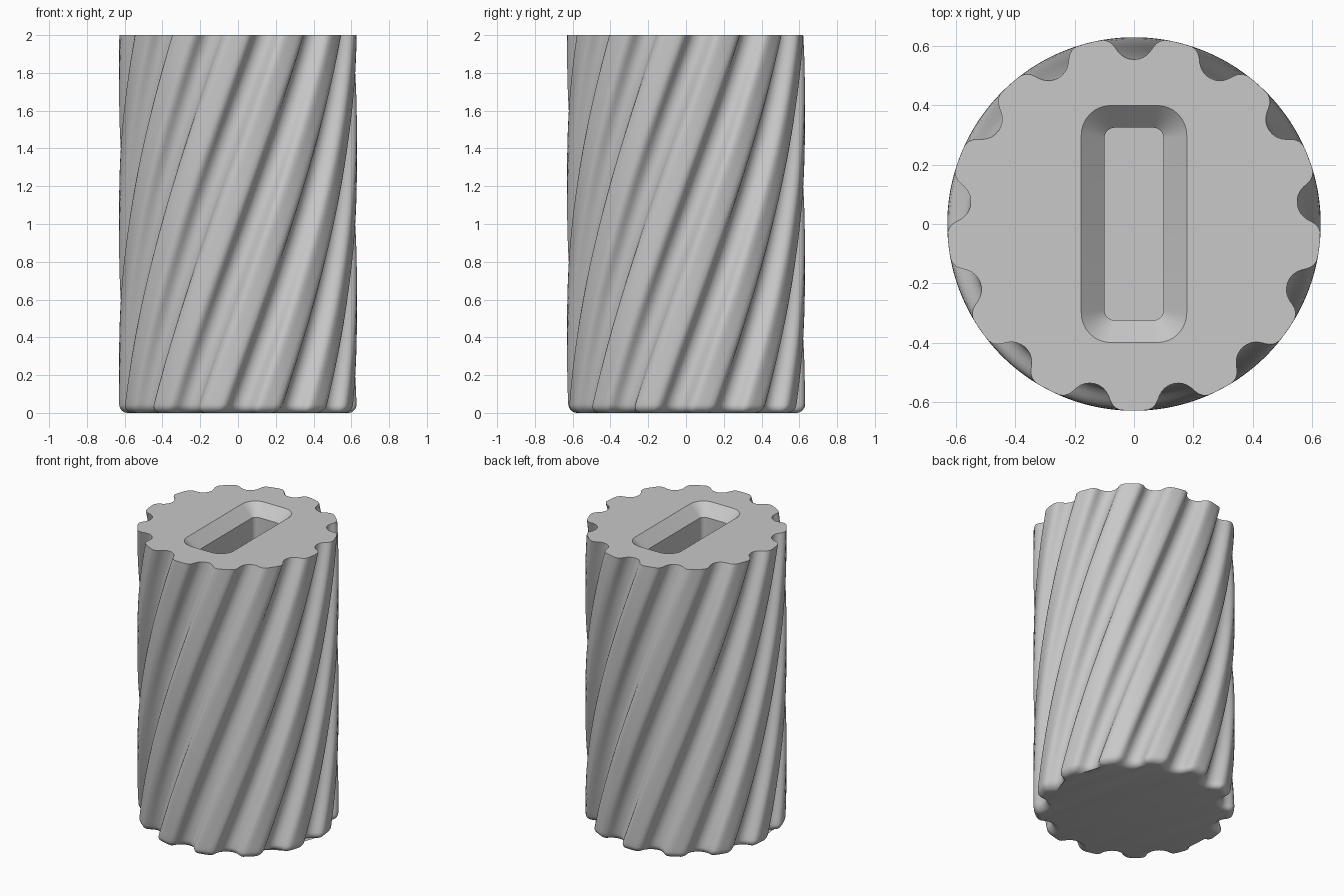
import bpy, bmesh
from math import sin, cos, pi, radians, hypot

cube = bpy.data.objects.get("Cube")
if cube:
    bpy.data.objects.remove(cube, do_unlink=True)

HEIGHT, RADIUS, FILLET = 2.0, 0.63, 0.045
GROOVES, TWIST, PHASE = 13, radians(69), radians(90)
SLOT_DEPTH = 1.0

# half of one groove: arc distance from its centre, radius there
HALF = [(0, .555), (.018, .557), (.035, .563), (.049, .573), (.06, .586),
        (.068, .600), (.077, .613), (.089, .623), (.104, .629), (.128, .63)]


def fluted_outline():
    pitch = 2 * pi / GROOVES
    groove = [(-s, r) for s, r in HALF[:0:-1]] + HALF
    pts = []
    for i in range(GROOVES):
        for s, r in groove:
            a = PHASE + i * pitch + s / RADIUS
            pts.append((r * cos(a), r * sin(a)))
    return pts


def inset(pts, d):
    out = []
    for i, (x, y) in enumerate(pts):
        (x0, y0), (x1, y1) = pts[i - 1], pts[(i + 1) % len(pts)]
        tx, ty = x1 - x0, y1 - y0
        k = d / hypot(tx, ty)
        out.append((x - ty * k, y + tx * k))
    return out


def rounded_rect(hx, hy, r, steps=8):
    pts = []
    for q, (sx, sy) in enumerate([(1, 1), (-1, 1), (-1, -1), (1, -1)]):
        for k in range(steps + 1):
            a = (q + k / steps) * pi / 2
            pts.append((sx * (hx - r) + r * cos(a), sy * (hy - r) + r * sin(a)))
    return pts


def ring(bm, pts, z, turn=0.0):
    c, s = cos(turn), sin(turn)
    return [bm.verts.new((x * c - y * s, x * s + y * c, z)) for x, y in pts]


def skin(bm, rings):
    for a, b in zip(rings, rings[1:]):
        for i in range(len(a)):
            j = (i + 1) % len(a)
            bm.faces.new((a[i], a[j], b[j], b[i]))


def loop_edges(bm, verts):
    return [bm.edges.get((verts[i - 1], verts[i])) for i in range(len(verts))]


bm = bmesh.new()

# twisted fluted wall with a rounded bottom rim
outline = fluted_outline()
levels = [(FILLET * (1 - sin(t)), FILLET * (1 - cos(t)))
          for t in (k * pi / 14 for k in range(7))]
levels += [(0, FILLET + (HEIGHT - FILLET) * k / 64) for k in range(65)]
wall = [ring(bm, inset(outline, d), z, TWIST * (z / HEIGHT - 1)) for d, z in levels]
skin(bm, wall)
bm.faces.new(wall[0][::-1])

# chamfered blind slot
mouth = rounded_rect(.178, .4, .1)
throat = rounded_rect(.1, .325, .035)
slot = [ring(bm, mouth, HEIGHT), ring(bm, throat, HEIGHT - .075),
        ring(bm, throat, HEIGHT - SLOT_DEPTH)]
skin(bm, slot)
bm.faces.new(slot[-1])

# flat top around the slot
bmesh.ops.triangle_fill(bm, use_beauty=True, normal=(0, 0, 1),
                        edges=loop_edges(bm, wall[-1]) + loop_edges(bm, slot[0]))
bmesh.ops.recalc_face_normals(bm, faces=bm.faces)

mesh = bpy.data.meshes.new("fluted_handle")
bm.to_mesh(mesh)
bm.free()
handle = bpy.data.objects.new("fluted_handle", mesh)
bpy.context.collection.objects.link(handle)

# single plain grey
grey = bpy.data.materials.new("plain_grey")
grey.use_nodes = True
colour = (0.58, 0.58, 0.58, 1)
grey.diffuse_color = colour
grey.node_tree.nodes["Principled BSDF"].inputs["Base Color"].default_value = colour
mesh.materials.append(grey)

bpy.ops.object.select_all(action='DESELECT')
handle.select_set(True)
bpy.context.view_layer.objects.active = handle
bpy.ops.object.shade_smooth_by_angle(angle=radians(30))
